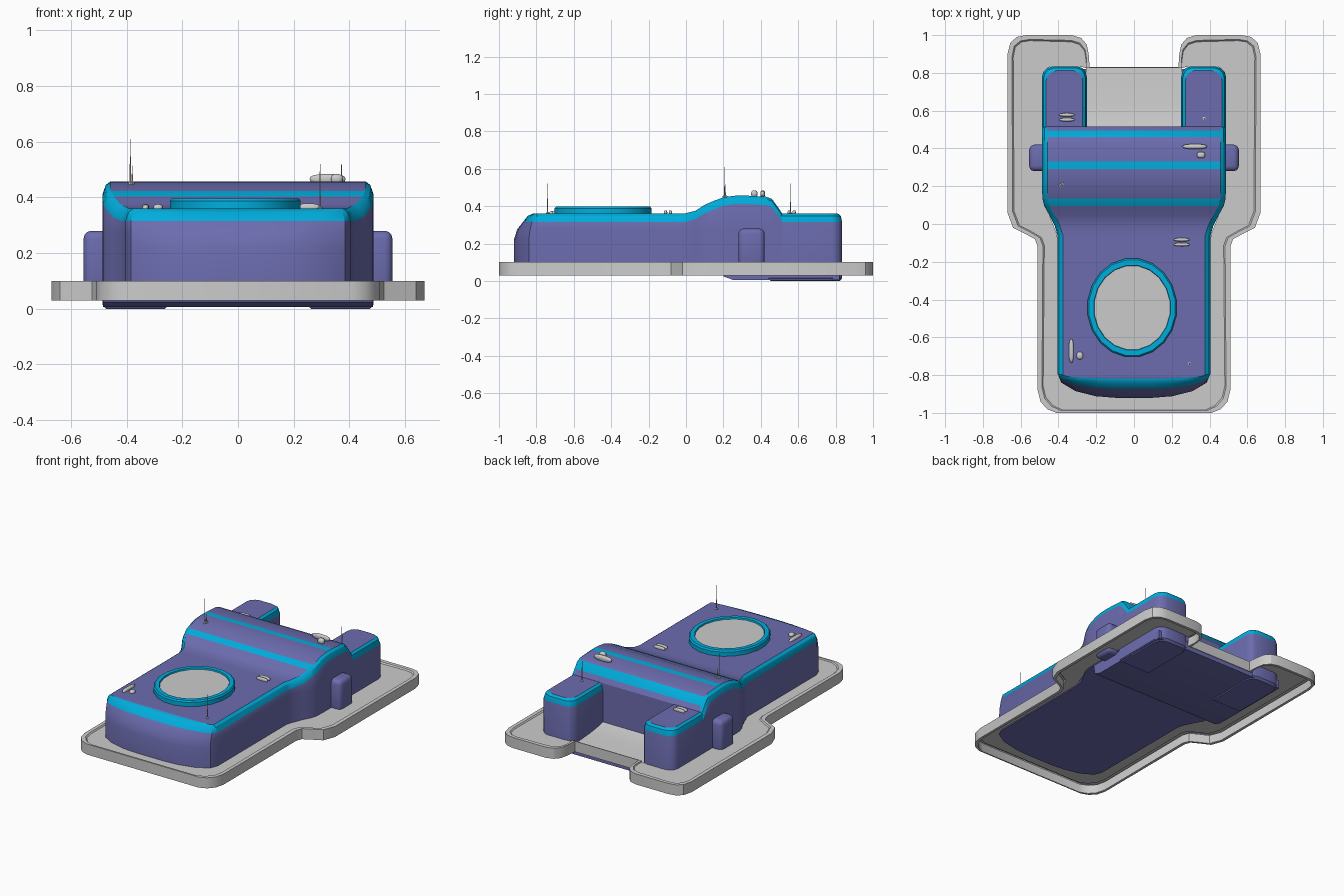
import bpy, bmesh, math
from mathutils import Vector

if "Cube" in bpy.data.objects:
    bpy.data.objects.remove(bpy.data.objects["Cube"])


def material(name, col):
    m = bpy.data.materials.new(name)
    m.diffuse_color = (*col, 1)
    m.use_nodes = True
    m.node_tree.nodes["Principled BSDF"].inputs["Base Color"].default_value = m.diffuse_color
    return m


PURPLE = material("purple_paint", (0.15, 0.15, 0.43))
CYAN = material("cyan_trim", (0.0, 0.42, 0.72))


def finish(name, bm, mats=(), angle=35, recalc=True):
    if recalc:
        bmesh.ops.recalc_face_normals(bm, faces=bm.faces[:])
    me = bpy.data.meshes.new(name)
    bm.to_mesh(me)
    bm.free()
    for m in mats:
        me.materials.append(m)
    ob = bpy.data.objects.new(name, me)
    bpy.context.collection.objects.link(ob)
    bpy.context.view_layer.objects.active = ob
    ob.select_set(True)
    bpy.ops.object.shade_smooth_by_angle(angle=math.radians(angle))
    ob.select_set(False)
    return ob


def mirrored(half):
    return half + [Vector((-p[0], *p[1:])) for p in reversed(half)]


def skin(bm, rings, closed=True):
    """Quads between successive rings; returns vertex rings and face bands."""
    vr = [[bm.verts.new(p) for p in r] for r in rings]
    bands = []
    n = len(rings[0])
    for a, b in zip(vr, vr[1:]):
        bands.append([bm.faces.new((a[i], a[(i + 1) % n], b[(i + 1) % n], b[i]))
                      for i in range(n if closed else n - 1)])
    return vr, bands


def box(name, lo, hi, mats=(), bevel=0.0, seg=3):
    bm = bmesh.new()
    bmesh.ops.create_cube(bm, size=1)
    for v in bm.verts:
        v.co = [(lo[k] + hi[k]) / 2 + v.co[k] * (hi[k] - lo[k]) for k in range(3)]
    bmesh.ops.bevel(bm, geom=bm.edges[:], offset=bevel, segments=seg, profile=0.5, affect='EDGES')
    return finish(name, bm, mats)


def blob(name, c, r):
    """Rounded capsule-like fitting (a squared-off ellipsoid)."""
    bm = bmesh.new()
    bmesh.ops.create_uvsphere(bm, u_segments=16, v_segments=8, radius=1)
    for v in bm.verts:
        v.co = [c[k] + math.copysign(abs(v.co[k]) ** .75, v.co[k]) * r[k] for k in range(3)]
    return finish(name, bm, angle=60)


# Skirt plate: hollow rim with a lip, reaching inwards to the hull
outer = [(0, -1), (.41, -1), (.46, -.98), (.495, -.94), (.51, -.88), (.51, -.12), (.525, -.08), (.58, -.05),
         (.64, -.02), (.67, .06), (.67, .9), (.655, .96), (.62, .99), (.57, 1), (.33, 1), (.28, .985),
         (.25, .95), (.24, .9), (.235, .83)]
inner = [(0, -.91), (.2, -.905), (.3, -.88), (.37, -.84), (.40, -.8), (.4, -.1), (.41, -.05), (.43, 0),
         (.45, .05), (.475, .1), (.475, .78), (.475, .8), (.465, .82), (.45, .83), (.34, .83), (.32, .83),
         (.29, .83), (.27, .83), (.255, .825)]
section = [(None, .092), (.036, .092), (.028, .1), (0, .1), (0, .03), (.02, .03), (.02, .088)]
rings = []
for d, z in section:
    half = []
    for o, i in zip(outer, inner):
        o, i = Vector(o), Vector(i)
        step = i - o
        p = i if d is None else o + step * min(1, d / step.length)
        half.append(Vector((p.x, p.y, z)))
    rings.append(mirrored(half[1:]))
bm = bmesh.new()
vr, _ = skin(bm, rings, closed=False)
for a, b in zip(vr, vr[1:]):        # front bridging segment
    bm.faces.new((a[-1], a[0], b[0], b[-1]))
# underside of the rim deck
bm.faces.ensure_lookup_table()
finish("skirt_plate", bm, angle=30)

# Main hull: bowed nose, flat deck, raised hump, cyan edge trim, closed floor
bow = [(.1, -.92), (.2, -.912), (.31, -.885), (.385, -.84), (.405, -.79)]
deck = [(.405, -.06, .36), (.42, -.01, .36), (.45, .05, .375), (.475, .095, .404), (.485, .135, .423),
        (.487, .2, .447), (.487, .25, .455), (.487, .29, .457), (.487, .33, .456), (.487, .43, .45),
        (.487, .46, .438), (.487, .495, .39), (.487, .515, .36)]


def hull_ring(z, drop, inset, nose):
    half = []
    for x, y in bow:
        half.append(Vector((x - inset, y + (-.80 - y) * nose, .36 - drop if z is None else z)))
    for x, y, top in deck:
        half.append(Vector((x - inset, y, top - drop if z is None else z)))
    return mirrored(half)


bm = bmesh.new()
vr, bands = skin(bm, [hull_ring(.085, 0, 0, 0), hull_ring(.22, 0, 0, 0), hull_ring(.275, 0, 0, .14),
                      hull_ring(None, .045, 0, .4), hull_ring(None, .012, .012, .62),
                      hull_ring(None, 0, .028, .85)])
top = vr[-1]
n = len(top)
for band in bands[3:]:
    for i, f in enumerate(band):
        f.material_index = int(i != n // 2 - 1)
for i in range(n // 2 - 1):
    f = bm.faces.new((top[i], top[i + 1], top[n - 2 - i], top[n - 1 - i]))
    lo = bow[i][1] if i < len(bow) else deck[i - len(bow)][1]
    f.material_index = int(lo in (.095, .29, .46))
    low = vr[0]
    bm.faces.new((low[i], low[n - 1 - i], low[n - 2 - i], low[i + 1]))
finish("hull", bm, (PURPLE, CYAN), 30)

# Rear arms either side of the notch
for s, side in ((1, "right"), (-1, "left")):
    plan = [(.25, .44), (.487, .44), (.487, .78), (.48, .805), (.46, .825), (.43, .835), (.30, .835),
            (.272, .825), (.256, .805), (.25, .78)]
    cx, cy = .3685, .6375
    rings = []
    for z, inset in ((.0, .012), (.015, 0), (.315, 0), (.348, .008), (.36, .022)):
        rings.append([Vector((s * (x - math.copysign(inset, x - cx)), y - math.copysign(inset, y - cy), z))
                      for x, y in plan])
    bm = bmesh.new()
    vr, bands = skin(bm, rings)
    for band in bands[2:]:
        for i, f in enumerate(band):
            f.material_index = 1
    bm.faces.new(vr[0])
    bm.faces.new(vr[-1])
    finish(side + "_rear_arm", bm, (PURPLE, CYAN), 30)
    # side pod
    x0, x1 = sorted((s * .44, s * .555))
    box(side + "_side_pod", (x0, .28, .07), (x1, .42, .28), (PURPLE,), .028)

# Belly under the hump and notch, with a sloping front
bm = bmesh.new()
prof = [(.19, .088), (.2, .024), (.25, .006), (.82, .006), (.82, .06), (.5, .08)]
vr, _ = skin(bm, [[Vector((x, y, z)) for y, z in prof] for x in (-.485, .485)])
for r in vr:
    bm.faces.new(r)
finish("belly", bm, (PURPLE,), 30)

# Single-sheet floor of the rear notch, facing down
bm = bmesh.new()
prof = [(.51, .105), (.56, .092), (.65, .08), (.83, .068)]
skin(bm, [[Vector((x, y, z)) for y, z in prof] for x in (-.255, .255)], closed=False)
bm.normal_update()
for f in bm.faces:
    if f.normal.z > 0:
        f.normal_flip()
finish("notch_floor", bm, (), 30, recalc=False)

# Turret ring and grey hatch disc
bm = bmesh.new()
levels = [(1, .35), (1, .388), (.97, .397), (.86, .397), (.85, .388)]
rings = [[Vector((-.01 + .238 * k * math.cos(a), -.443 + .263 * k * math.sin(a), z))
          for a in (math.tau * (i + .5) / 20 for i in range(20))] for k, z in levels]
skin(bm, rings)
finish("turret_ring", bm, (CYAN,), 30)
bm = bmesh.new()
bm.faces.new([bm.verts.new(p) for p in rings[-1]])
finish("turret_hatch", bm, recalc=False)


# Aerials
def aerial(name, x, y, z0, z1):
    bm = bmesh.new()
    prof = [(.009, z0 - .01), (.009, z0 + .004), (.003, z0 + .008), (.002, z0 + (z1 - z0) * .4), (.001, z1)]
    vr, _ = skin(bm, [[Vector((x + r * math.cos(a), y + r * math.sin(a), z))
                       for a in (math.tau * i / 8 for i in range(8))] for r, z in prof])
    bm.faces.new(vr[-1])
    finish(name, bm)


aerial("hump_aerial", -.387, .205, .45, .61)
aerial("hump_short_aerial", -.38, .212, .45, .515)
aerial("nose_aerial", .295, -.74, .36, .52)
aerial("arm_aerial", .372, .558, .36, .52)

# Small deck fittings
blob("hump_light_bar", (.322, .41, .466), (.065, .013, .018))
blob("hump_light", (.355, .365, .466), (.022, .017, .018))
blob("nose_light_bar", (-.332, -.672, .362), (.013, .063, .014))
blob("nose_light", (-.287, -.697, .362), (.017, .02, .014))
for name, x, y in (("deck_vent", .253, -.096), ("arm_vent", -.355, .565)):
    for k in (-1, 1):
        blob(f"{name}_slat", (x, y + k * .013, .365), (.042, .009, .013))
